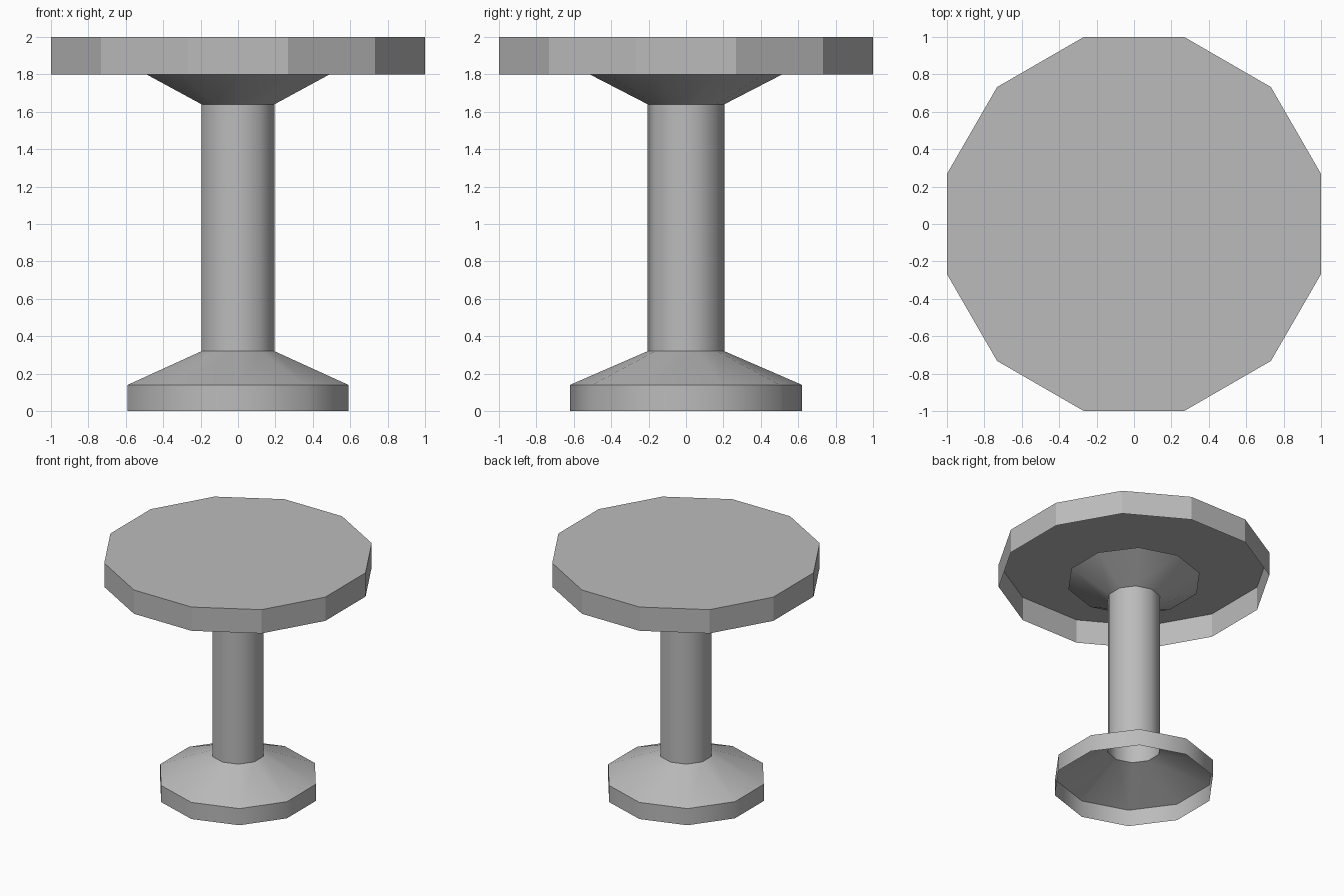
import bpy, bmesh, math

if "Cube" in bpy.data.objects:
    bpy.data.objects.remove(bpy.data.objects["Cube"])

grey = bpy.data.materials.new("plain grey")
grey.diffuse_color = (0.5, 0.5, 0.5, 1)
grey.use_nodes = True
grey.node_tree.nodes["Principled BSDF"].inputs["Base Color"].default_value = grey.diffuse_color


def shell(name, profile, sides, start, cap_top=False):
    """Open thin-walled shell through (radius, z) rings, bottom to top."""
    bm = bmesh.new()
    rings = []
    for r, z in profile:
        angles = [start + 2 * math.pi * i / sides for i in range(sides)]
        rings.append([bm.verts.new((r * math.cos(a), r * math.sin(a), z)) for a in angles])
    for low, high in zip(rings, rings[1:]):
        for i in range(sides):
            j = (i + 1) % sides
            bm.faces.new((low[i], low[j], high[j], high[i]))
    if cap_top:
        bm.faces.new(rings[-1])
    mesh = bpy.data.meshes.new(name)
    bm.to_mesh(mesh)
    bm.free()
    mesh.materials.append(grey)
    obj = bpy.data.objects.new(name, mesh)
    bpy.context.collection.objects.link(obj)
    return obj


# Twelve-sided table top, hollow underneath
shell("table_top", [(1.0353, 1.8), (1.0353, 2.0)], 12, math.radians(15), True)

# Ten-sided pedestal: foot rim, sloped foot, column and flared support, open at both ends
pedestal = shell("pedestal",
                 [(0.62, 0), (0.62, 0.14), (0.205, 0.32), (0.205, 1.64), (0.515, 1.8)],
                 10, math.radians(90))
bpy.context.view_layer.objects.active = pedestal
pedestal.select_set(True)
bpy.ops.object.shade_smooth_by_angle(angle=math.radians(40))
